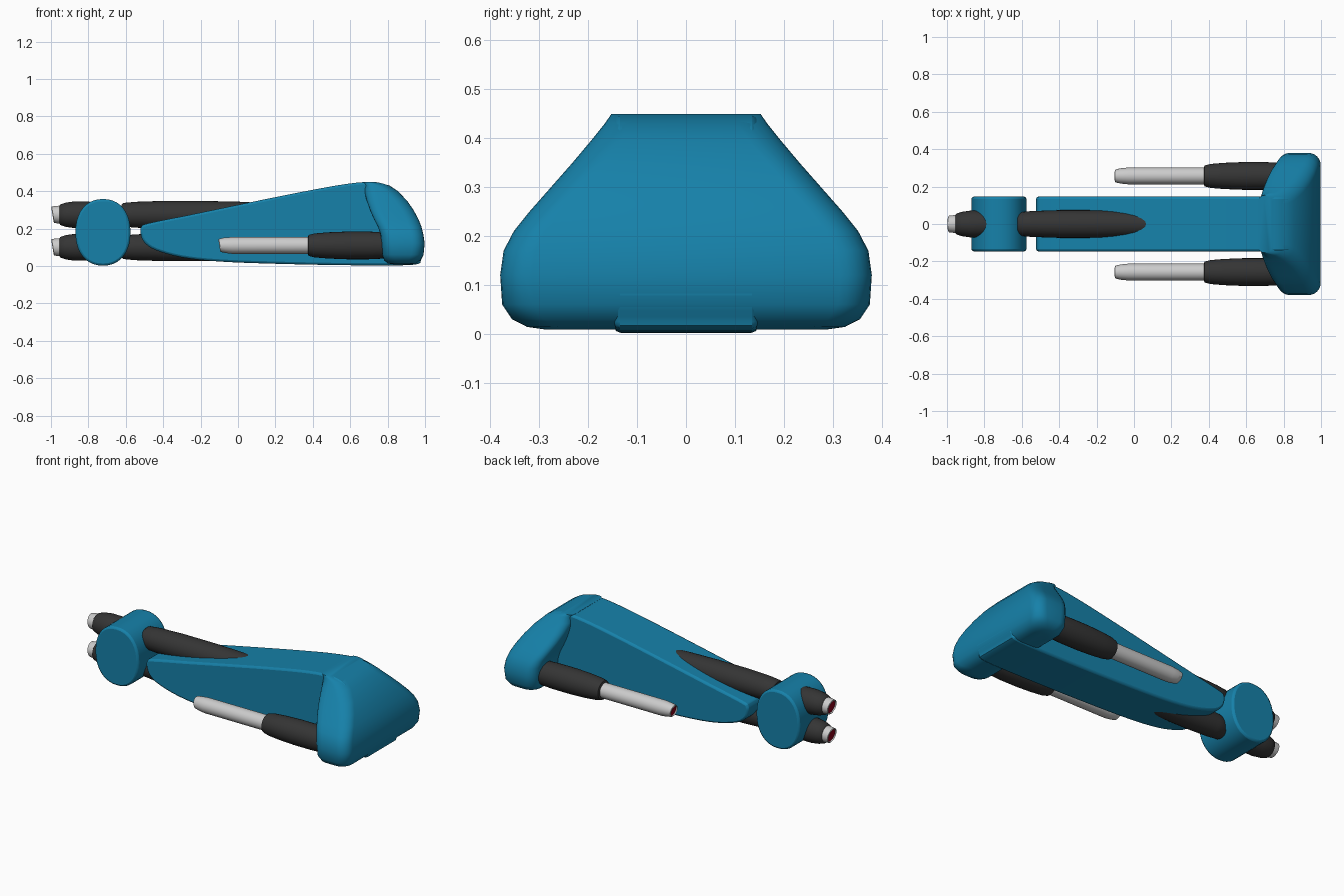
import bpy, bmesh, math

if "Cube" in bpy.data.objects:
    bpy.data.objects.remove(bpy.data.objects["Cube"])


def material(name, rgb):
    m = bpy.data.materials.new(name)
    m.diffuse_color = (*rgb, 1)
    m.use_nodes = True
    m.node_tree.nodes["Principled BSDF"].inputs["Base Color"].default_value = m.diffuse_color
    return m


BLUE = material("blue_paint", (0.008, 0.22, 0.40))
DARK = material("dark_rubber", (0.035, 0.035, 0.035))
RED = material("red_core", (0.25, 0.0, 0.01))
LIGHT = material("light_metal", (0.65, 0.65, 0.65))


def finish(name, bm, mat, angle=40, bevel=0):
    bmesh.ops.recalc_face_normals(bm, faces=bm.faces)
    me = bpy.data.meshes.new(name)
    bm.to_mesh(me)
    bm.free()
    me.materials.append(mat)
    ob = bpy.data.objects.new(name, me)
    bpy.context.collection.objects.link(ob)
    if bevel:
        b = ob.modifiers.new("edge", "BEVEL")
        b.width, b.segments = bevel, 2
        b.limit_method, b.angle_limit = "ANGLE", math.radians(60)
    bpy.ops.object.select_all(action="DESELECT")
    bpy.context.view_layer.objects.active = ob
    ob.select_set(True)
    bpy.ops.object.shade_smooth_by_angle(angle=math.radians(angle))
    return ob


def loft(name, rings, mat, angle=40, bevel=0, caps=True):
    bm = bmesh.new()
    vs = [[bm.verts.new(p) for p in r] for r in rings]
    n = len(vs[0])
    for a, b in zip(vs, vs[1:]):
        for i in range(n):
            j = (i + 1) % n
            bm.faces.new((a[i], a[j], b[j], b[i]))
    if caps:
        bm.faces.new(vs[0])
        bm.faces.new(vs[-1])
    return finish(name, bm, mat, angle, bevel)


def tube(name, y, z, prof, mat, n=28):
    # prof rows: x, radius, lean of the ring (x shift per unit of height)
    rings = []
    for x, r, lean in prof:
        ring = []
        for i in range(n):
            a = 2 * math.pi * i / n
            dz = r * math.sin(a)
            ring.append((x + lean * dz, y + r * math.cos(a), z + dz))
        rings.append(ring)
    return loft(name, rings, mat)


def smooth(pts, steps=4):
    # closed Catmull-Rom through the points
    out, n = [], len(pts)
    for i in range(n):
        p = [pts[(i + k) % n] for k in (-1, 0, 1, 2)]
        for s in range(steps):
            t = s / steps
            out.append(tuple(0.5 * (2 * b + (c - a) * t + (2 * a - 5 * b + 4 * c - d) * t * t
                                    + (3 * b - a - 3 * c + d) * t ** 3) for a, b, c, d in zip(*p)))
    return out


# main body: side profile extruded across
body = smooth([(-0.52, 0.17), (-0.518, 0.207), (-0.48, 0.228), (-0.25, 0.275), (0, 0.327), (0.3, 0.388),
               (0.55, 0.434), (0.7, 0.449), (0.8, 0.432), (0.88, 0.37), (0.94, 0.29), (0.98, 0.2),
               (0.995, 0.1), (0.98, 0.035), (0.93, 0.006), (0.6, 0.004), (0.2, 0.012), (-0.1, 0.024),
               (-0.3, 0.046), (-0.44, 0.085), (-0.5, 0.125)])
loft("body", [[(x, y, z) for x, z in body] for y in (-0.147, 0.147)], BLUE, 40, 0.012)

# flared tail: rounded rectangles stacked in z (z, half width, front x, rear x)
tail = [(0.449, 0.153, 0.665, 0.735), (0.43, 0.166, 0.668, 0.81), (0.40, 0.190, 0.675, 0.855),
        (0.35, 0.232, 0.688, 0.903), (0.30, 0.276, 0.705, 0.938), (0.25, 0.320, 0.727, 0.965),
        (0.21, 0.352, 0.748, 0.981), (0.17, 0.373, 0.762, 0.991), (0.12, 0.380, 0.768, 0.998),
        (0.06, 0.376, 0.772, 0.992), (0.03, 0.356, 0.782, 0.975), (0.014, 0.325, 0.80, 0.95),
        (0.009, 0.29, 0.83, 0.92)]
rings = []
for z, w, f, b in tail:
    r = min(0.065, (b - f) * 0.42)
    ring = []
    for cx, cy, a0 in ((b - r, w - r, 0), (f + r, w - r, 90), (f + r, r - w, 180), (b - r, r - w, 270)):
        for k in range(7):
            a = math.radians(a0 + 15 * k)
            ring.append((cx + r * math.cos(a), cy + r * math.sin(a), z))
    rings.append(ring)
loft("flared_tail", rings, BLUE, 50)

# front drum: slightly squared ellipse lying across
drum = []
for i in range(40):
    a = 2 * math.pi * i / 40
    c, s = math.cos(a), math.sin(a)
    drum.append((-0.722 + 0.147 * math.copysign(abs(c) ** 0.9, c), 0.18 + 0.178 * math.copysign(abs(s) ** 0.9, s)))
loft("front_drum", [[(x, y, z) for x, z in drum] for y in (-0.146, 0.146)], BLUE, 40, 0.012)


def nozzle(name, y, z, x, length, r0, r1):
    # grey barrel with slanted, hollow mouth and a red core
    t = -0.16
    tube(name, y, z, [(x + 0.035, r0 * 0.5, t), (x + 0.012, r0 * 0.8, t), (x, r0 * 0.88, t), (x + 0.003, r0, t),
                      (x + 0.03, r0 + (r1 - r0) * 0.6, t), (x + 0.07, r1, 0), (x + length, r1, 0)], LIGHT)
    tube(name + "_core", y, z, [(x + 0.008, r0 * 0.84, t), (x + 0.014, r0 * 0.84, t)], RED)


# centre pair of tubes, upper and lower
for label, z in (("upper", 0.274), ("lower", 0.1)):
    tube(label + "_long_tube", 0, z, [(-0.622, 0.055, 0), (-0.612, 0.063, 0), (-0.55, 0.069, 0), (-0.4, 0.074, 0),
                                      (-0.2, 0.074, 0), (0, 0.070, 0), (0.15, 0.062, 0)], DARK)
    tube(label + "_front_sleeve", 0, z, [(-0.956, 0.046, 0), (-0.95, 0.055, 0), (-0.92, 0.065, 0),
                                         (-0.87, 0.072, 0), (-0.81, 0.071, 0), (-0.7, 0.06, 0)], DARK)
    nozzle(label + "_front_nozzle", 0, z, -0.992, 0.12, 0.044, 0.05)

# side pair of tubes, left and right
for label, s in (("left", 1), ("right", -1)):
    y, z = s * 0.257, 0.11
    tube(label + "_side_sleeve", y, z, [(0.373, 0.045, 0), (0.378, 0.056, 0), (0.41, 0.064, 0), (0.48, 0.070, 0),
                                        (0.58, 0.074, 0), (0.7, 0.074, 0), (0.83, 0.068, 0)], DARK)
    nozzle(label + "_side_barrel", y, z, -0.1, 0.52, 0.035, 0.045)
